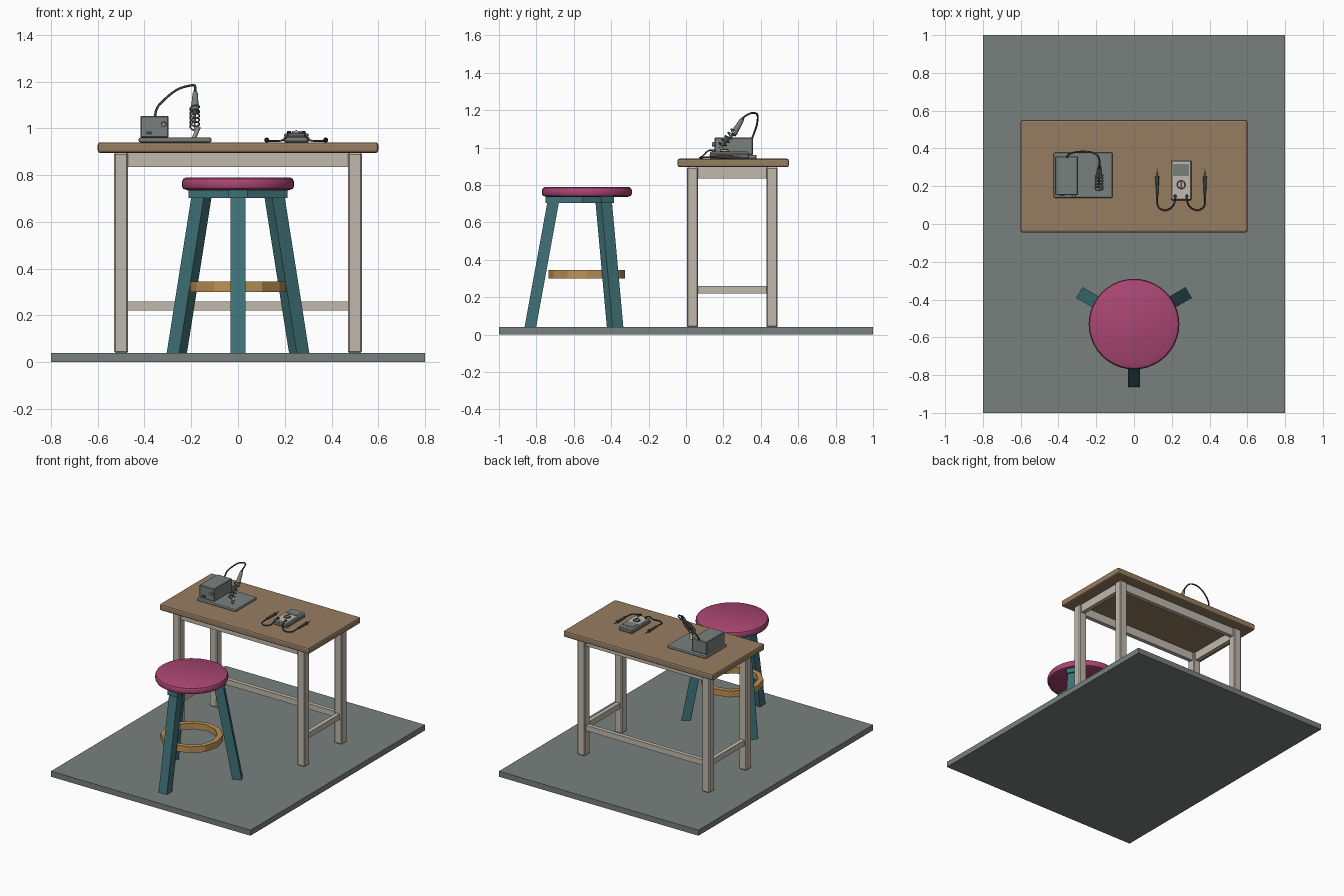
import bpy, bmesh, math
from mathutils import Vector, Matrix

cube = bpy.data.objects.get("Cube")
if cube:
    bpy.data.objects.remove(cube, do_unlink=True)


def material(name, rgb):
    # sRGB bytes to linear colour
    lin = [((c / 255 + 0.055) / 1.055) ** 2.4 for c in rgb]
    m = bpy.data.materials.new(name)
    m.use_nodes = True
    m.diffuse_color = (*lin, 1)
    m.node_tree.nodes["Principled BSDF"].inputs["Base Color"].default_value = (*lin, 1)
    return m


GREY = material("slate grey", (120, 128, 125))
WOOD = material("brown wood", (150, 125, 97))
CREAM = material("warm cream", (192, 185, 172))
TEAL = material("deep teal", (62, 114, 120))
PINK = material("raspberry", (170, 70, 115))
AMBER = material("amber wood", (188, 146, 84))
DARK = material("charcoal", (62, 66, 68))


def finish(name, bm, mat, bevel=0, segments=1, smooth=False):
    bmesh.ops.recalc_face_normals(bm, faces=bm.faces)
    mesh = bpy.data.meshes.new(name)
    bm.to_mesh(mesh)
    bm.free()
    mesh.materials.append(mat)
    ob = bpy.data.objects.new(name, mesh)
    bpy.context.collection.objects.link(ob)
    if bevel:
        mod = ob.modifiers.new("bevel", "BEVEL")
        mod.width, mod.segments = bevel, segments
    if smooth:
        bpy.ops.object.select_all(action="DESELECT")
        ob.select_set(True)
        bpy.context.view_layer.objects.active = ob
        bpy.ops.object.shade_smooth_by_angle(angle=math.radians(35))
    return ob


def box(name, x, y, z, mat, bevel=0, segments=1):
    bm = bmesh.new()
    size = Vector((x[1] - x[0], y[1] - y[0], z[1] - z[0]))
    mid = Vector((x[0] + x[1], y[0] + y[1], z[0] + z[1])) / 2
    bmesh.ops.create_cube(bm, size=1, matrix=Matrix.Translation(mid) @ Matrix.Diagonal((*size, 1)))
    return finish(name, bm, mat, bevel, segments)


def rod(name, a, b, r1, r2, mat, sides=16):
    a, b = Vector(a), Vector(b)
    bm = bmesh.new()
    turn = (b - a).to_track_quat("Z", "Y").to_matrix().to_4x4()
    bmesh.ops.create_cone(bm, cap_ends=True, segments=sides, radius1=r1, radius2=r2,
                          depth=(b - a).length, matrix=Matrix.Translation((a + b) / 2) @ turn)
    return finish(name, bm, mat, smooth=True)


def lathe(name, profile, centre, sides, mat, closed=False, smooth=False):
    bm = bmesh.new()
    rings = [[bm.verts.new((centre[0] + r * math.cos(math.tau * i / sides),
                            centre[1] + r * math.sin(math.tau * i / sides), z))
              for i in range(sides)] for r, z in profile]
    pairs = list(zip(rings, rings[1:]))
    if closed:
        pairs.append((rings[-1], rings[0]))
    else:
        bm.faces.new(rings[0])
        bm.faces.new(rings[-1])
    for low, high in pairs:
        for i in range(sides):
            j = (i + 1) % sides
            bm.faces.new((low[i], low[j], high[j], high[i]))
    return finish(name, bm, mat, smooth=smooth)


def wire(name, points, radius, mat, kind="NURBS"):
    curve = bpy.data.curves.new(name, "CURVE")
    curve.dimensions = "3D"
    curve.bevel_depth, curve.bevel_resolution = radius, 2
    curve.use_fill_caps = True
    s = curve.splines.new(kind)
    s.points.add(len(points) - 1)
    for p, co in zip(s.points, points):
        p.co = (*co, 1)
    if kind == "NURBS":
        s.order_u, s.use_endpoint_u, s.resolution_u = 3, True, 6
    curve.materials.append(mat)
    ob = bpy.data.objects.new(name, curve)
    bpy.context.collection.objects.link(ob)
    return ob


# Floor slab
box("floor", (-0.8, 0.8), (-1, 1), (0, 0.04), GREY)

# Table: top, legs, aprons and stretchers
box("table_top", (-0.6, 0.6), (-0.045, 0.55), (0.895, 0.94), WOOD, 0.01, 2)
for side, sx in (("left", 1), ("right", -1)):
    inner, outer = sorted((sx * 0.47, sx * 0.53))
    for end, y in (("front", 0.005), ("back", 0.43)):
        box(f"table_leg_{end}_{side}", (inner, outer), (y, y + 0.06), (0.04, 0.895), CREAM, 0.006)
    rail = sorted((sx * 0.485, sx * 0.515))
    box(f"side_apron_{side}", rail, (0.06, 0.435), (0.835, 0.895), CREAM)
    box(f"side_stretcher_{side}", rail, (0.06, 0.435), (0.22, 0.26), CREAM)
for end, y in (("front", 0.02), ("back", 0.445)):
    box(f"{end}_apron", (-0.475, 0.475), (y, y + 0.03), (0.835, 0.895), CREAM)
box("back_stretcher", (-0.475, 0.475), (0.445, 0.475), (0.22, 0.26), CREAM)

# Stool: round seat, three splayed legs, hub arms and foot ring
STOOL = Vector((0, -0.53, 0))
lathe("stool_seat", [(0.215, 0.735), (0.235, 0.742), (0.24, 0.752), (0.24, 0.772),
                     (0.235, 0.783), (0.222, 0.79)], STOOL, 40, PINK, smooth=True)
lathe("foot_ring", [(0.17, 0.30), (0.205, 0.30), (0.205, 0.345), (0.17, 0.345)],
      STOOL, 12, AMBER, closed=True)
for n, angle in enumerate((-90, 30, 150)):
    place = Matrix.Translation(STOOL) @ Matrix.Rotation(math.radians(angle), 4, "Z")
    leg = box(f"stool_leg_{n + 1}", (-0.031, 0.031), (-0.033, 0.033), (0.04, 0.71), TEAL)
    for v in leg.data.vertices:
        v.co.x += 0.302 if v.co.z < 0.3 else 0.18
    leg.data.transform(place)
    arm = box(f"hub_arm_{n + 1}", (0, 0.222), (-0.04, 0.04), (0.703, 0.737), TEAL)
    arm.data.transform(place)

# Soldering station: base tray, power box, controls
box("station_base", (-0.425, -0.113), (0.138, 0.378), (0.94, 0.961), GREY, 0.008, 2)
box("station_box", (-0.417, -0.297), (0.153, 0.358), (0.961, 1.053), GREY, 0.004)
rod("station_knob", (-0.318, 0.155, 1.017), (-0.318, 0.14, 1.017), 0.012, 0.011, GREY)
box("station_switch", (-0.394, -0.368), (0.147, 0.155), (0.974, 0.987), DARK)

# Soldering iron in a coiled holder, with its cable
rod("iron_handle", (-0.185, 0.255, 1.075), (-0.183, 0.30, 1.15), 0.018, 0.011, GREY)
rod("iron_collar", (-0.183, 0.295, 1.142), (-0.183, 0.308, 1.163), 0.011, 0.006, DARK)
rod("iron_tip", (-0.185, 0.19, 1.0), (-0.185, 0.255, 1.075), 0.003, 0.007, GREY, 8)
start, end = Vector((-0.185, 0.18, 1.0)), Vector((-0.185, 0.26, 1.09))
axis = (end - start).normalized()
across = Vector((1, 0, 0))
up = axis.cross(across)
turns, steps = 5, 14
coil = []
for i in range(turns * steps + 1):
    a = math.tau * i / steps
    coil.append(start.lerp(end, i / (turns * steps))
                + 0.02 * (math.cos(a) * across + math.sin(a) * up))
wire("holder_coil", coil, 0.0035, GREY, "POLY")
rod("holder_post", (-0.19, 0.21, 0.955), (-0.168, 0.185, 1.005), 0.009, 0.009, CREAM)
wire("iron_cable", [(-0.355, 0.35, 1.04), (-0.355, 0.365, 1.08), (-0.32, 0.38, 1.12),
                    (-0.26, 0.385, 1.17), (-0.2, 0.375, 1.185), (-0.18, 0.34, 1.185),
                    (-0.183, 0.305, 1.16)], 0.005, DARK)

# Multimeter: shell, face plate, screen, dial
box("meter_shell", (0.195, 0.305), (0.125, 0.337), (0.94, 0.966), GREY, 0.006)
face = box("meter_face", (0.197, 0.303), (0.127, 0.335), (0.964, 0.978), CREAM, 0.005)
box("meter_screen", (0.207, 0.292), (0.254, 0.317), (0.976, 0.981), GREY)
rod("meter_dial_rim", (0.25, 0.208, 0.976), (0.25, 0.208, 0.982), 0.025, 0.025, DARK, 20)
rod("meter_dial", (0.25, 0.208, 0.978), (0.25, 0.208, 0.988), 0.02, 0.018, CREAM, 20)
box("dial_pointer", (0.247, 0.253), (0.192, 0.224), (0.986, 0.992), DARK)

# Probe leads, mirrored about the meter's centre line
for side, s in (("left", 1), ("right", -1)):
    def at(dx, y, z):
        return (0.249 + s * dx, y, z)
    rod(f"jack_{side}", at(0.031, 0.147, 0.972), at(0.031, 0.147, 0.988), 0.009, 0.008, DARK)
    wire(f"lead_{side}", [at(0.031, 0.147, 0.985), at(0.031, 0.12, 0.99), at(0.045, 0.088, 0.95),
                          at(0.085, 0.068, 0.945), at(0.125, 0.088, 0.946),
                          at(0.125, 0.13, 0.95), at(0.126, 0.165, 0.951)], 0.004, DARK)
    rod(f"probe_grip_{side}", at(0.126, 0.16, 0.95), at(0.126, 0.245, 0.95), 0.007, 0.009, DARK, 12)
    rod(f"probe_collar_{side}", at(0.126, 0.243, 0.95), at(0.126, 0.251, 0.95), 0.011, 0.011, DARK, 12)
    rod(f"probe_tip_{side}", at(0.126, 0.25, 0.95), at(0.126, 0.295, 0.95), 0.004, 0.001, GREY, 8)
